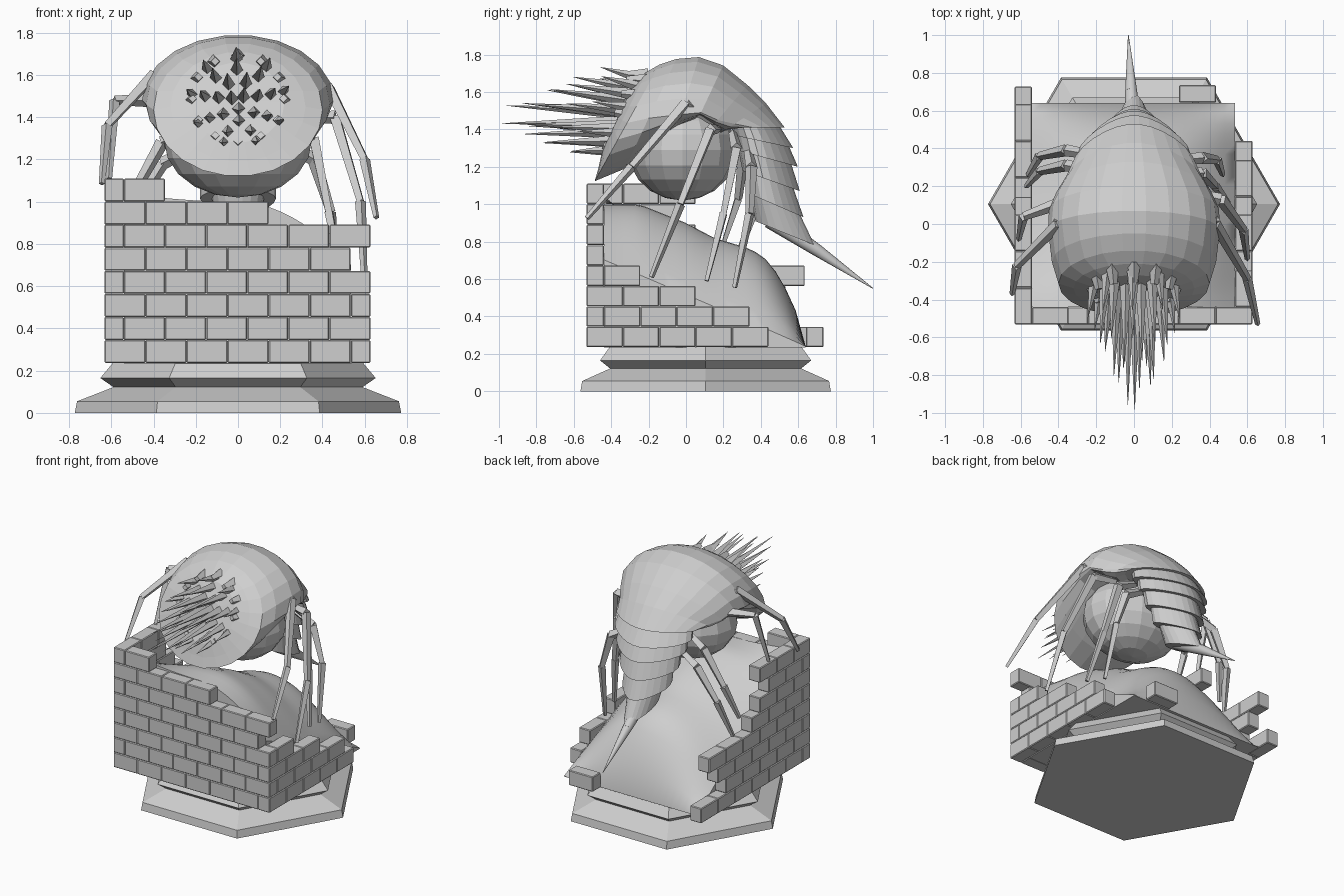
import bpy, bmesh, math, random
from mathutils import Vector, Matrix

if "Cube" in bpy.data.objects:
    bpy.data.objects.remove(bpy.data.objects["Cube"])

random.seed(4)
grey = bpy.data.materials.new("stone grey")
grey.diffuse_color = (0.62, 0.62, 0.62, 1)
grey.use_nodes = True
grey.node_tree.nodes["Principled BSDF"].inputs["Base Color"].default_value = grey.diffuse_color


def finish(name, bm, smooth=False):
    bmesh.ops.recalc_face_normals(bm, faces=bm.faces)
    me = bpy.data.meshes.new(name)
    bm.to_mesh(me)
    bm.free()
    me.materials.append(grey)
    ob = bpy.data.objects.new(name, me)
    bpy.context.collection.objects.link(ob)
    if smooth:
        bpy.ops.object.select_all(action='DESELECT')
        ob.select_set(True)
        bpy.context.view_layer.objects.active = ob
        bpy.ops.object.shade_smooth_by_angle(angle=math.radians(40))
    return ob


def skin(bm, rings):
    loops = [[bm.verts.new(p) for p in r] for r in rings]
    n = len(loops[0])
    for a, b in zip(loops, loops[1:]):
        for i in range(n):
            bm.faces.new((a[i], a[(i + 1) % n], b[(i + 1) % n], b[i]))
    bm.faces.new(loops[0])
    bm.faces.new(loops[-1])


def body_ring(s, n=22):
    # top point and middle point (y, z), half width, taper, and depth of the lower half
    ty, tz, my, mz, w, taper, low = s
    out = []
    for i in range(n):
        a = math.tau * i / n
        k = math.sin(a) if i <= n / 2 else low * math.sin(a)
        out.append((w * math.cos(a) * (1 - taper * math.sin(a)), my + (ty - my) * k, mz + (tz - mz) * k))
    return out


def rod(bm, p, q, r1, r2, seg=4):
    p, q = Vector(p), Vector(q)
    d = q - p
    m = Matrix.Translation((p + q) / 2) @ d.to_track_quat('Z', 'Y').to_matrix().to_4x4()
    bmesh.ops.create_cone(bm, cap_ends=True, segments=seg, radius1=r1, radius2=r2, depth=d.length, matrix=m)


def block(bm, x0, x1, y0, y1, z0, z1, g=0.0004, bev=0.005):
    m = Matrix.Translation(((x0 + x1) / 2, (y0 + y1) / 2, (z0 + z1) / 2)) @ Matrix.Diagonal(
        (x1 - x0 - 2 * g, y1 - y0 - 2 * g, z1 - z0 - 2 * g, 1))
    vs = bmesh.ops.create_cube(bm, size=1, matrix=m)['verts']
    es = list({e for v in vs for e in v.link_edges})
    bmesh.ops.bevel(bm, geom=es, offset=bev, segments=1, affect='EDGES')


# six-sided pedestal
bm = bmesh.new()
skin(bm, [[(r * math.cos(math.tau * i / 6), 0.105 + r * math.sin(math.tau * i / 6), z) for i in range(6)]
          for r, z in [(0.773, 0), (0.762, 0.055), (0.59, 0.122), (0.652, 0.165), (0.592, 0.237)]])
finish("pedestal", bm)

# ruined brick walls: bricks per course, corners interlock on alternate courses
L, H, Z0, T = 0.1945, 0.1093, 0.236, 0.093
front = [6, 6, 6, 6, 6, 6, 4, 1]
left = [6, 5, 5, 6, 3, 3, 2, 3]
right = [5, 4, 3, 1, 0, 0, 0, 0]
walls = {n: bmesh.new() for n in ("front_wall", "left_wall", "right_wall")}
for row in range(8):
    z0, z1 = Z0 + row * H, Z0 + (row + 1) * H
    even = row % 2
    for i in range(front[row]):
        x = (-0.54 if even else -0.633) + i * L
        block(walls["front_wall"], x, x + L, -0.532, -0.532 + T, z0, z1)
    for i in range(left[row]):
        y = (-0.532 if even else -0.439) + i * L
        block(walls["left_wall"], -0.633, -0.54, y, y + L, z0, z1)
    for i in range(right[row]):
        y = (-0.439 if even else -0.532) + i * L
        block(walls["right_wall"], 0.534, 0.627, y, y + L, z0, z1)
for name, b in walls.items():
    finish(name, b)
bm = bmesh.new()
block(bm, 0.237, 0.434, 0.642, 0.735, Z0, Z0 + H)
finish("loose_back_brick", bm)

# earth mound: a middle ridge falling to sloping side edges
prof = [(-0.439, 1.0), (-0.25, 1.0), (0, 0.9), (0.15, 0.82), (0.35, 0.76),
        (0.45, 0.69), (0.55, 0.52), (0.6, 0.4), (0.64, 0.24)]


def height(x, y):
    for (a, za), (b, zb) in zip(prof, prof[1:]):
        if y <= b + 1e-5:
            z = za + (zb - za) * (y - a) / (b - a)
            break
    u, t = x / 0.537, (y + 0.439) / 1.079
    edge = 0.70 - 0.46 * t if u > 0 else 1.04 - 0.8 * t
    k = abs(u) ** 1.9
    return max(0.237, z + (edge - z) * k)


bm = bmesh.new()
N = 20
g = [[bm.verts.new((-0.54 + 1.074 * i / N, -0.439 + 1.079 * j / N,
                    height(-0.54 + 1.074 * i / N, -0.439 + 1.079 * j / N)))
      for i in range(N + 1)] for j in range(N + 1)]
for j in range(N):
    for i in range(N):
        bm.faces.new((g[j][i], g[j][i + 1], g[j + 1][i + 1], g[j + 1][i]))
rim = [e for e in bm.edges if e.is_boundary]
new = bmesh.ops.extrude_edge_only(bm, edges=rim)['geom']
for v in new:
    if isinstance(v, bmesh.types.BMVert):
        v.co.z = 0.235
bmesh.ops.contextual_create(bm, geom=[e for e in new if isinstance(e, bmesh.types.BMEdge)])
finish("earth_mound", bm, True)

# domed shell: rounded face in front, side rim arching up over the legs
bm = bmesh.new()
skin(bm, [body_ring(s) for s in [
    (-0.33, 1.56, -0.36, 1.48, 0.10, 0, 1), (-0.27, 1.66, -0.36, 1.47, 0.22, 0, 1),
    (-0.21, 1.71, -0.34, 1.45, 0.32, 0, 1), (-0.14, 1.75, -0.315, 1.435, 0.40, 0, 1),
    (-0.05, 1.78, -0.20, 1.46, 0.435, 0, 0.85), (0.07, 1.79, -0.03, 1.48, 0.455, 0, 0.25),
    (0.20, 1.745, 0.08, 1.49, 0.45, 0.05, 0.1), (0.33, 1.64, 0.17, 1.45, 0.41, 0.15, 0.2),
    (0.43, 1.54, 0.26, 1.43, 0.355, 0.23, 0.5), (0.53, 1.41, 0.36, 1.41, 0.31, 0.3, 1)]])
finish("domed_shell", bm)

# soft belly below the shell
bm = bmesh.new()
bmesh.ops.create_uvsphere(bm, u_segments=16, v_segments=10, radius=1,
                          matrix=Matrix.Translation((0, -0.02, 1.29)) @ Matrix.Diagonal((0.35, 0.29, 0.27, 1)))
finish("belly", bm)

# overlapping abdomen plates, each a flared egg-shaped ring tilted up at the front
plates = [((0.47, 1.47, 0.23, 1.48, 0.26), (0.575, 1.30, 0.25, 1.37, 0.285)),
          ((0.53, 1.36, 0.25, 1.42, 0.24), (0.60, 1.20, 0.27, 1.29, 0.255)),
          ((0.55, 1.26, 0.27, 1.34, 0.21), (0.61, 1.07, 0.30, 1.18, 0.215)),
          ((0.56, 1.13, 0.31, 1.22, 0.17), (0.63, 0.93, 0.33, 1.06, 0.17)),
          ((0.57, 1.03, 0.33, 1.12, 0.13), (0.69, 0.78, 0.37, 0.91, 0.09))]
for k, pair in enumerate(plates):
    bm = bmesh.new()
    skin(bm, [body_ring((ty, tz, (ty + by) / 2, (tz + bz) / 2, w, 0.35, 1)) for ty, tz, by, bz, w in pair])
    finish("abdomen_plate_%d" % (k + 1), bm)
bm = bmesh.new()
rod(bm, (0, 0.45, 0.92), (-0.015, 0.70, 0.755), 0.05, 0.033, 10)
rod(bm, (-0.015, 0.70, 0.755), (-0.03, 1.0, 0.55), 0.033, 0.002, 10)
finish("tail_spike", bm, True)

# mouth spikes in rings, longest in the middle
bm = bmesh.new()
C, up = Vector((0, -0.27, 1.47)), Vector((0, 0.33, 0.94))
for r, n, length in [(0.205, 9, 0.27), (0.15, 9, 0.42), (0.09, 7, 0.54), (0.03, 3, 0.7)]:
    for i in range(n):
        a = math.tau * (i + 0.3) / n
        p = C + Vector((r * math.cos(a), 0, 0)) + up * (r * math.sin(a))
        ln = length * random.uniform(0.85, 1.08)
        q = p + Vector((0.2 * r * math.cos(a), -ln, 0.03 + 0.04 * math.sin(a)))
        rod(bm, p, q, 0.036, 0.001)
finish("mouth_spikes", bm)
bm = bmesh.new()
for i in range(12):
    a = math.tau * i / 12
    d = Vector((math.cos(a), 0, 0)) + up * math.sin(a)
    p = C + Vector((0, -0.01, 0)) + d * 0.235
    rod(bm, p, p + Vector((0, -0.1, 0.02)) - d * 0.02, 0.036, 0.02)
finish("mouth_rim_teeth", bm)

# jointed legs, four on each side
legs = {
    "right_leg": [[(0.33, 0.18, 1.42), (0.43, 0.0, 1.54), (0.60, -0.29, 1.2), (0.655, -0.53, 0.925)],
                  [(0.30, 0.17, 1.40), (0.46, 0.13, 1.40), (0.58, -0.03, 1.0), (0.60, -0.185, 0.61)],
                  [(0.20, 0.25, 1.38), (0.36, 0.27, 1.30), (0.43, 0.20, 0.95), (0.50, 0.11, 0.59)],
                  [(0.18, 0.33, 1.30), (0.36, 0.35, 1.20), (0.44, 0.34, 0.95), (0.47, 0.26, 0.555)]],
    "left_leg": [[(-0.32, 0.16, 1.42), (-0.40, 0.0, 1.60), (-0.62, -0.22, 1.36), (-0.645, -0.37, 1.085)],
                 [(-0.30, 0.16, 1.42), (-0.42, 0.10, 1.48), (-0.585, 0.04, 1.48), (-0.61, -0.08, 1.11)],
                 [(-0.20, 0.28, 1.36), (-0.36, 0.31, 1.28), (-0.50, 0.28, 1.03), (-0.57, 0.20, 0.79)],
                 [(-0.18, 0.36, 1.27), (-0.36, 0.39, 1.18), (-0.50, 0.36, 0.95), (-0.56, 0.26, 0.68)]]}
for side, group in legs.items():
    for k, pts in enumerate(group):
        bm = bmesh.new()
        for (p, q), (r1, r2) in zip(zip(pts, pts[1:]), [(0.022, 0.032), (0.032, 0.022), (0.026, 0.014)]):
            rod(bm, p, q, r1, r2)
        finish("%s_%d" % (side, k + 1), bm)
